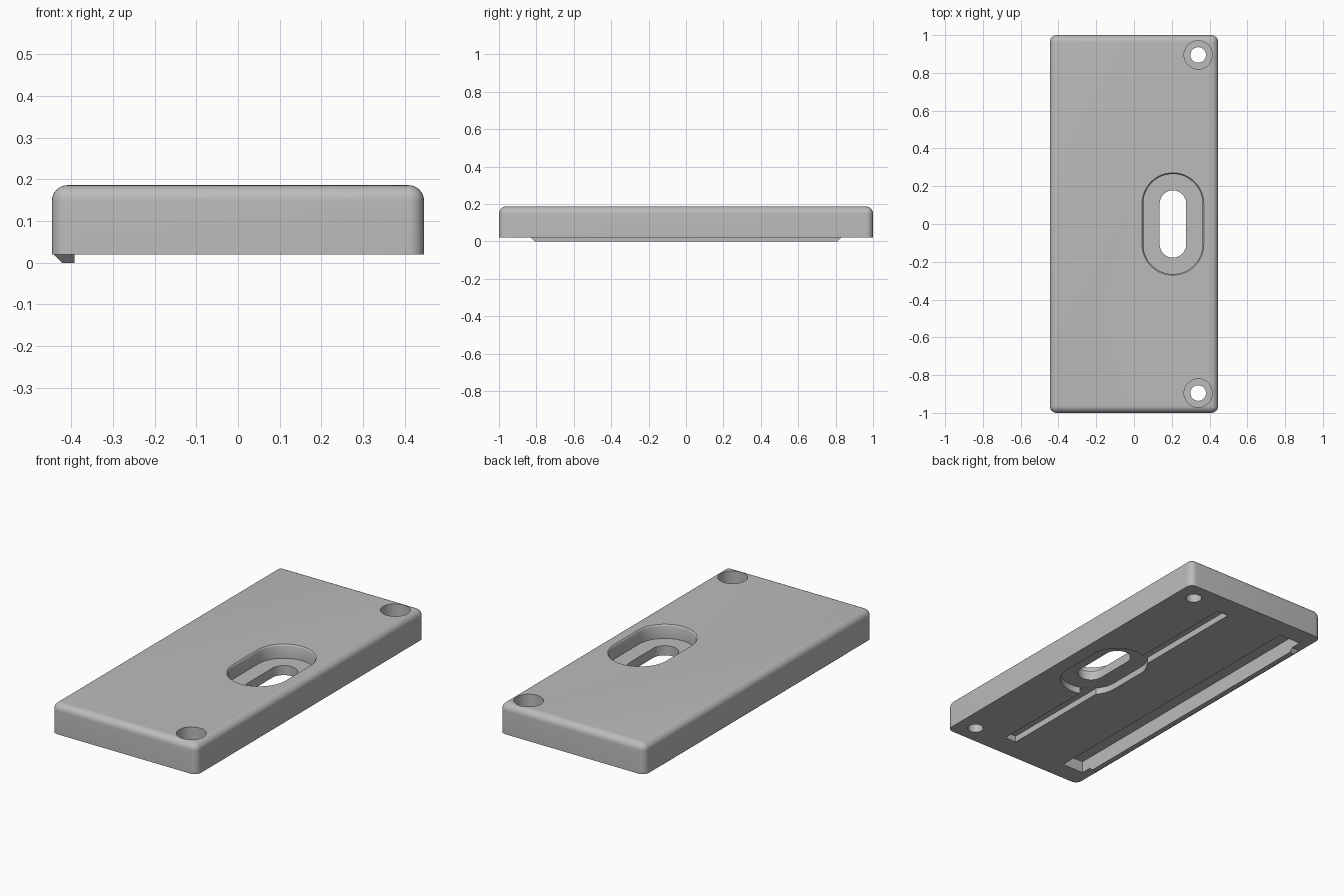
import bpy
import bmesh
from math import cos, sin, pi, radians

cube = bpy.data.objects.get("Cube")
if cube:
    bpy.data.objects.remove(cube, do_unlink=True)

BOTTOM, TOP = 0.02, 0.186
HALF_X, HALF_Y = 0.446, 1.0

grey = bpy.data.materials.new("plain_grey")
grey.use_nodes = True
colour = (0.5, 0.5, 0.5, 1)
grey.diffuse_color = colour
grey.node_tree.nodes["Principled BSDF"].inputs["Base Color"].default_value = colour


def loft(name, rings):
    """Solid joining a stack of matching closed rings, lowest first."""
    bm = bmesh.new()
    loops = [[bm.verts.new(p) for p in ring] for ring in rings]
    n = len(loops[0])
    for a, b in zip(loops, loops[1:]):
        for i in range(n):
            j = (i + 1) % n
            bm.faces.new((a[i], a[j], b[j], b[i]))
    bm.faces.new(loops[0][::-1])
    bm.faces.new(loops[-1])
    bmesh.ops.recalc_face_normals(bm, faces=bm.faces)
    mesh = bpy.data.meshes.new(name)
    bm.to_mesh(mesh)
    bm.free()
    mesh.materials.append(grey)
    obj = bpy.data.objects.new(name, mesh)
    bpy.context.collection.objects.link(obj)
    return obj


def rect(x0, x1, y, z):
    return [(x0, -y, z), (x1, -y, z), (x1, y, z), (x0, y, z)]


def oval(cx, cy, r, straight, z, steps=24):
    """Slot outline: two half circles, each moved along y by 'straight'."""
    ring = []
    for end, start in ((1, 0), (-1, pi)):
        for i in range(steps + 1):
            a = start + pi * i / steps
            ring.append((cx + r * cos(a), cy + end * straight + r * sin(a), z))
    return ring


def circle(cx, cy, r, z, n=48):
    return [(cx + r * cos(2 * pi * i / n), cy + r * sin(2 * pi * i / n), z)
            for i in range(n)]


def activate(obj):
    bpy.ops.object.select_all(action="DESELECT")
    obj.select_set(True)
    bpy.context.view_layer.objects.active = obj


def cut(obj, cutter):
    activate(obj)
    mod = obj.modifiers.new("cut", "BOOLEAN")
    mod.operation, mod.solver, mod.object = "DIFFERENCE", "EXACT", cutter
    bpy.ops.object.modifier_apply(modifier=mod.name)
    bpy.data.objects.remove(cutter, do_unlink=True)


# Plate with rounded top and upright edges, sharp underside
plate = loft("plate", [rect(-HALF_X, HALF_X, HALF_Y, BOTTOM),
                       rect(-HALF_X, HALF_X, HALF_Y, TOP)])
bm = bmesh.new()
bm.from_mesh(plate.data)
edges = [e for e in bm.edges if max(v.co.z for v in e.verts) > 0.1]
bmesh.ops.bevel(bm, geom=edges, offset=0.037, segments=8, profile=0.5,
                affect="EDGES", clamp_overlap=True)
bm.to_mesh(plate.data)
bm.free()

# Stepped slot: softened upper recess, through opening, lower recess
SLOT_X, RUN = 0.206, 0.108
LEDGE, UNDER = 0.11, 0.057
cut(plate, loft("upper_recess", [
    oval(SLOT_X, 0, 0.157, RUN, LEDGE),
    oval(SLOT_X, 0, 0.157, RUN, TOP - 0.01),
    oval(SLOT_X, 0, 0.160, RUN, TOP - 0.003),
    oval(SLOT_X, 0, 0.167, RUN, TOP + 0.003)]))
cut(plate, loft("lower_recess", [oval(SLOT_X, 0, 0.16, RUN, -0.1),
                                 oval(SLOT_X, 0, 0.16, RUN, UNDER)]))
cut(plate, loft("opening", [oval(SLOT_X, 0, 0.07, RUN, -0.1),
                            oval(SLOT_X, 0, 0.07, RUN, TOP + 0.1)]))

# Counterbored screw holes at both ends
for y in (-0.895, 0.895):
    cut(plate, loft("bore", [circle(0.34, y, 0.075, 0.075),
                             circle(0.34, y, 0.075, TOP + 0.1)]))
    cut(plate, loft("hole", [circle(0.34, y, 0.041, -0.1),
                             circle(0.34, y, 0.041, TOP + 0.1)]))

# Narrow groove and wide channel in the underside
cut(plate, loft("groove", [rect(0.085, 0.155, 0.87, -0.1),
                           rect(0.085, 0.155, 0.87, 0.055)]))
cut(plate, loft("channel", [rect(-0.392, -0.26, 0.89, -0.1),
                            rect(-0.392, -0.26, 0.89, 0.085)]))

activate(plate)
bpy.ops.object.shade_smooth_by_angle(angle=radians(30))

# Retaining lip below the channel's outer wall, sloped outside and at its ends
lip = loft("retaining_lip", [rect(-0.422, -0.392, 0.81, 0),
                             rect(-0.442, -0.392, 0.83, BOTTOM)])
